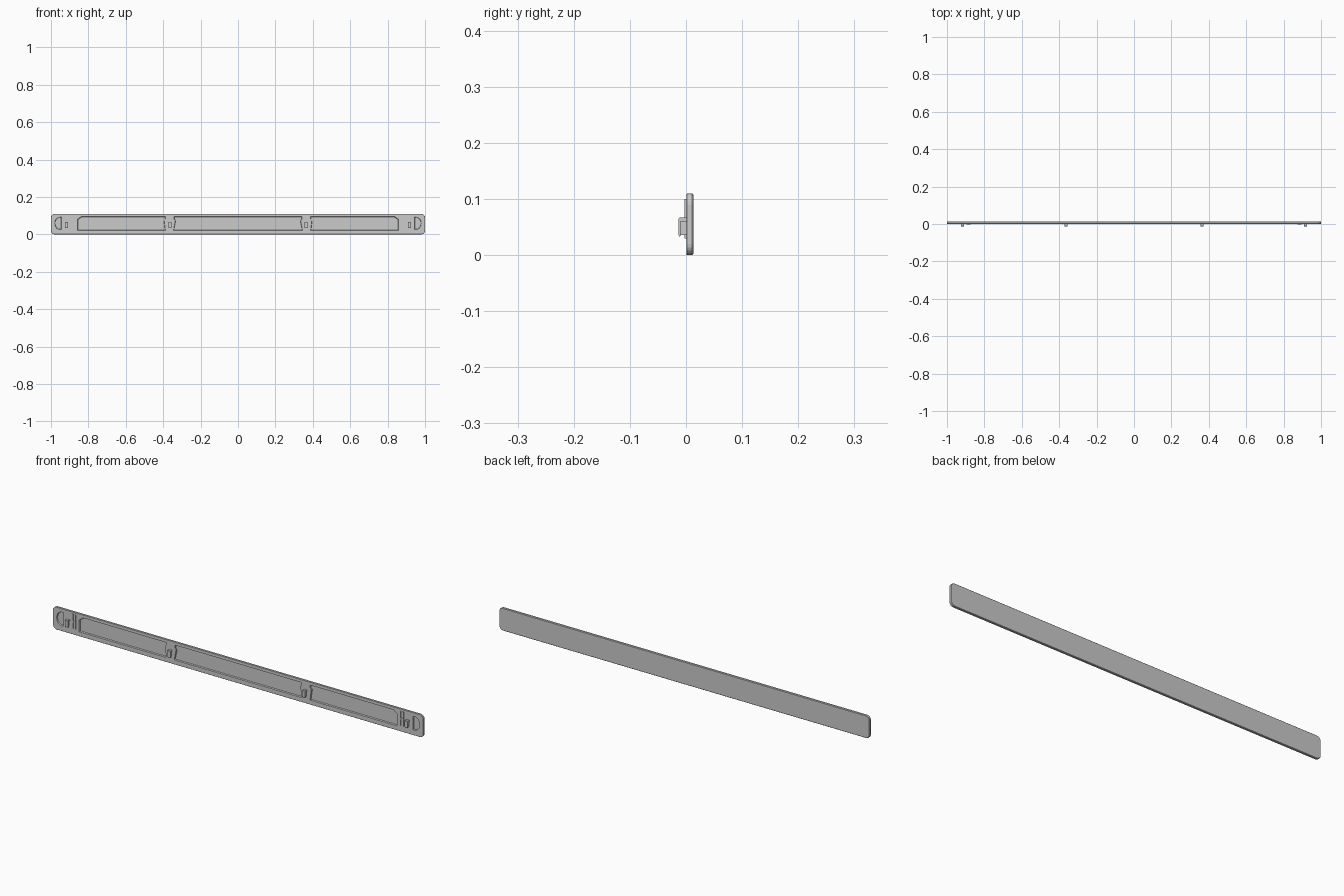
import bpy, bmesh, math

if "Cube" in bpy.data.objects:
    bpy.data.objects.remove(bpy.data.objects["Cube"])

FRONT, BACK, H = 0.001, 0.013, 0.11


def prism(name, rings):
    """Loft between outlines of 3D points, capped at both ends."""
    bm = bmesh.new()
    loops = [[bm.verts.new(p) for p in r] for r in rings]
    n = len(loops[0])
    for a, b in zip(loops, loops[1:]):
        for i in range(n):
            j = (i + 1) % n
            bm.faces.new((a[i], a[j], b[j], b[i]))
    bm.faces.new(loops[0])
    bm.faces.new(loops[-1])
    bmesh.ops.recalc_face_normals(bm, faces=bm.faces)
    me = bpy.data.meshes.new(name)
    bm.to_mesh(me)
    bm.free()
    ob = bpy.data.objects.new(name, me)
    bpy.context.collection.objects.link(ob)
    return ob


def at_y(pts, y):
    return [(x, y, z) for x, z in pts]


def rounded(inset, r=0.02, seg=5):
    """Rounded rectangle outline of the plate, shrunk by inset."""
    out = []
    for cx, cz, a0 in ((1 - r, H - r, 0), (r - 1, H - r, 90),
                       (r - 1, r, 180), (1 - r, r, 270)):
        for i in range(seg + 1):
            a = math.radians(a0 + 90 * i / seg)
            out.append((cx + (r - inset) * math.cos(a),
                        cz + (r - inset) * math.sin(a)))
    return out


def mirrored(pts, s):
    return [(s * x, z) for x, z in pts]


def pocket(pts, depth=0.006, taper=0.94):
    """Cut a recess with slightly sloping walls into the plate front."""
    cx = (min(p[0] for p in pts) + max(p[0] for p in pts)) / 2
    cz = (min(p[1] for p in pts) + max(p[1] for p in pts)) / 2
    hx = (max(p[0] for p in pts) - min(p[0] for p in pts)) / 2
    kx = 1 - (1 - taper) * 0.035 / hx
    floor = [(cx + (x - cx) * kx, cz + (z - cz) * taper) for x, z in pts]
    cut = prism("cutter", [at_y(pts, FRONT - 0.004), at_y(pts, FRONT),
                           at_y(floor, FRONT + depth)])
    cut.hide_render = True
    mod = plate.modifiers.new("recess", 'BOOLEAN')
    mod.object = cut
    mod.operation = 'DIFFERENCE'
    mod.solver = 'EXACT'
    bpy.context.view_layer.objects.active = plate
    bpy.ops.object.modifier_apply(modifier=mod.name)
    bpy.data.objects.remove(cut)


def extrude_x(name, profile, x0, x1):
    return prism(name, [[(x, y, z) for y, z in profile] for x in (x0, x1)])


# Long trim plate with softened back and front edges
plate = prism("trim_plate", [at_y(rounded(0.001), FRONT),
                             at_y(rounded(0), FRONT + 0.001),
                             at_y(rounded(0), BACK - 0.002),
                             at_y(rounded(0.002), BACK)])

# Recessed pockets: one in the middle, one each side, half-round at the ends
lo, hi = 0.022, 0.095
pocket([(-0.345, lo), (0.345, lo), (0.335, 0.075), (0.342, 0.081), (0.342, hi),
        (-0.342, hi), (-0.342, 0.081), (-0.335, 0.075)])
side = [(0.388, lo), (0.858, lo), (0.858, 0.08), (0.838, hi), (0.388, hi),
        (0.388, 0.083), (0.395, 0.076)]
half_round = [(0.943, 0.026), (0.943, 0.092)]
half_round += [(0.953 + 0.027 * math.cos(math.radians(a)),
                0.059 + 0.033 * math.sin(math.radians(a)))
               for a in range(90, -91, -18)]
for s in (-1, 1):
    pocket(mirrored(side, s))
    pocket(mirrored(half_round, s), 0.005)

# Downward-facing mounting hooks
hook = [(0.003, 0.060), (-0.0095, 0.060), (-0.0095, 0.034), (-0.012, 0.033),
        (-0.013, 0.035), (-0.013, 0.065), (-0.011, 0.067), (0.003, 0.067)]
web = [(0.003, 0.036), (-0.0095, 0.036), (-0.0095, 0.060), (0.003, 0.060)]
for s in (-1, 1):
    for label, x in (("inner", 0.364), ("outer", 0.917)):
        extrude_x(f"{label}_hook", hook, s * x - 0.008, s * x + 0.008)
        extrude_x(f"{label}_hook_web", web, s * x - 0.005, s * x + 0.005)

# H-shaped locating ribs beside the outer hooks
for s in (-1, 1):
    for x, w, z0, z1 in ((0.877, 0.003, 0.03, 0.1), (0.893, 0.003, 0.03, 0.1),
                         (0.885, 0.006, 0.061, 0.067)):
        rib = [(0.003, z0), (-0.003, z0), (-0.003, z1), (0.003, z1)]
        extrude_x("locating_rib", rib, s * x - w, s * x + w)
